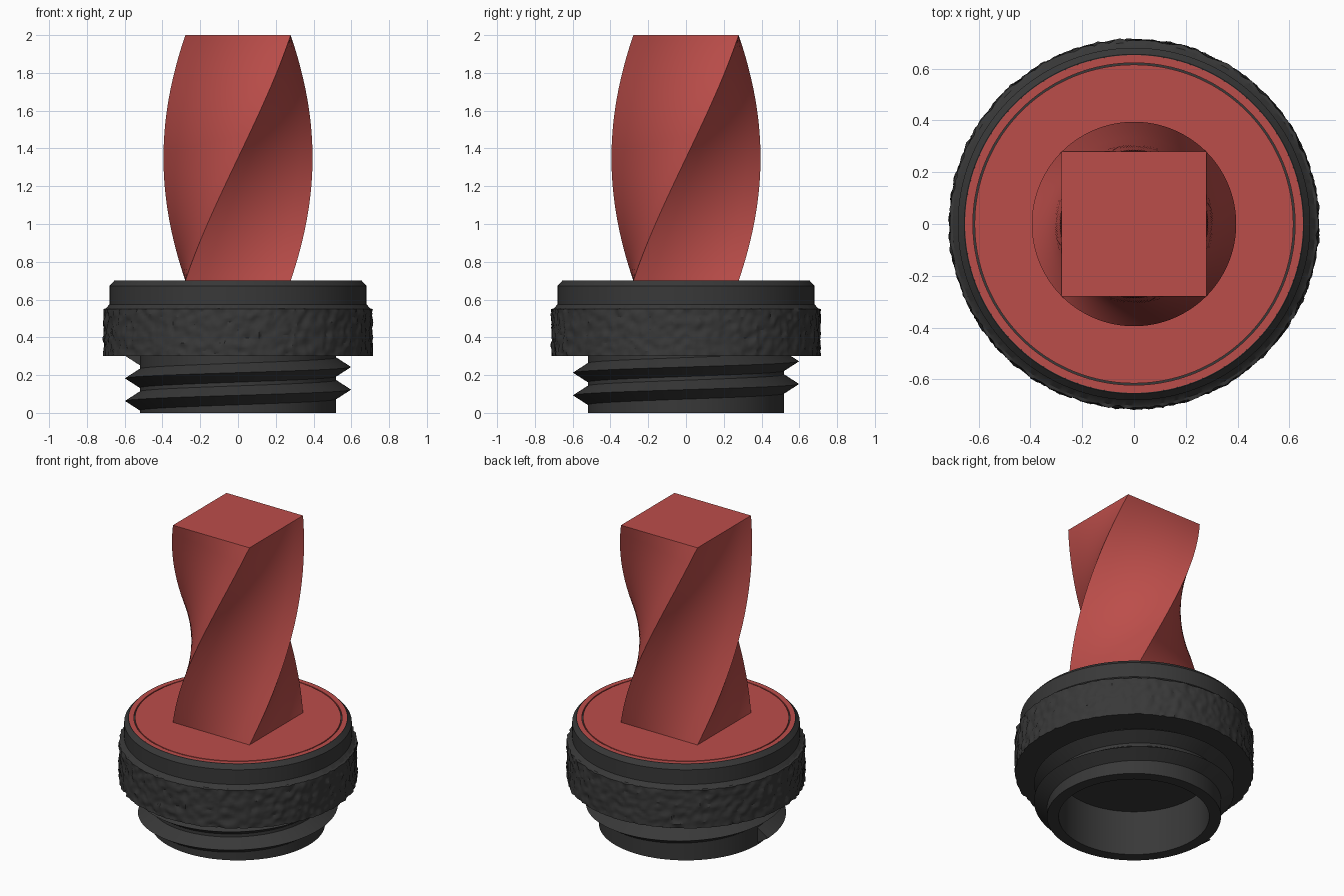
import bpy, bmesh, math
from mathutils import Vector, noise

if "Cube" in bpy.data.objects:
    bpy.data.objects.remove(bpy.data.objects["Cube"])


def material(name, rgb):
    m = bpy.data.materials.new(name)
    m.diffuse_color = (*rgb, 1)
    m.use_nodes = True
    m.node_tree.nodes["Principled BSDF"].inputs["Base Color"].default_value = m.diffuse_color
    return m


RED = material("red", (0.50, 0.075, 0.068))
DARK = material("dark_grey", (0.04, 0.04, 0.04))


def finish(bm, name, mat, angle=30):
    bmesh.ops.remove_doubles(bm, verts=bm.verts, dist=1e-5)
    bmesh.ops.recalc_face_normals(bm, faces=bm.faces)
    me = bpy.data.meshes.new(name)
    bm.to_mesh(me)
    bm.free()
    me.materials.append(mat)
    ob = bpy.data.objects.new(name, me)
    bpy.context.collection.objects.link(ob)
    bpy.ops.object.select_all(action='DESELECT')
    ob.select_set(True)
    bpy.context.view_layer.objects.active = ob
    bpy.ops.object.shade_smooth_by_angle(angle=math.radians(angle))
    return ob


def skin(rings, caps=True):
    """Join a list of closed loops of points into a tube."""
    bm = bmesh.new()
    vs = [[bm.verts.new(p) for p in ring] for ring in rings]
    n = len(vs[0])
    for a, b in zip(vs, vs[1:]):
        for i in range(n):
            bm.faces.new((a[i], a[(i + 1) % n], b[(i + 1) % n], b[i]))
    if caps:
        bm.faces.new(vs[0])
        bm.faces.new(vs[-1])
    return bm


def lathe(profile, segs):
    """Turn an (r, z) profile about the z axis; ends lie on the axis or meet."""
    rings = []
    for r, z in profile:
        rings.append([(r * math.cos(math.tau * i / segs),
                       r * math.sin(math.tau * i / segs), z) for i in range(segs)])
    bm = skin(rings, caps=False)
    bmesh.ops.remove_doubles(bm, verts=bm.verts, dist=1e-5)
    return bm


# Cap body: hollow neck, rough grip band, stepped and chamfered top
GRIP_ROWS = 18
grip = [(0.71, 0.30 + 0.25 * i / GRIP_ROWS) for i in range(GRIP_ROWS + 1)]
body_profile = ([(0, 0.295), (0.45, 0.295), (0.45, 0), (0.52, 0), (0.52, 0.30), (0.695, 0.30)]
                + grip
                + [(0.70, 0.553), (0.68, 0.575), (0.68, 0.672), (0.655, 0.70),
                   (0.652, 0.70), (0.652, 0.69), (0, 0.69)])
bm = lathe(body_profile, 320)
for v in bm.verts:
    r = v.co.xy.length
    if r > 0.705:
        p = v.co
        d = 0.010 * noise.noise(p * 24) + 0.006 * noise.noise(p * 50 + Vector((7, 3, 1)))
        v.co.x *= (r + d) / r
        v.co.y *= (r + d) / r
finish(bm, "cap_body", DARK)

# Screw thread: pointed ridge, two right-handed turns
PITCH, STEPS = 0.12, 240
section = [(0.50, -0.063), (0.598, 0.0), (0.50, 0.063)]
rings = []
for i in range(STEPS + 1):
    turn = 2 * i / STEPS
    a = math.pi + math.tau * turn
    z0 = 0.063 + PITCH * turn
    rings.append([(r * math.cos(a), r * math.sin(a), z0 + dz) for r, dz in section])
finish(skin(rings), "screw_thread", DARK)

# Red top face: disc and outer ring with a fine groove between them
finish(lathe([(0, 0.685), (0.615, 0.685), (0.615, 0.70), (0, 0.70)], 160), "top_disc", RED)
finish(lathe([(0.622, 0.685), (0.652, 0.685), (0.652, 0.70), (0.622, 0.70), (0.622, 0.685)], 160),
       "top_ring", RED)

# Handle: square bar twisted a quarter turn
H, SLICES, DIV = 0.279, 72, 6
corners = [Vector(c) for c in ((-H, -H), (H, -H), (H, H), (-H, H))]
square = [corners[k].lerp(corners[(k + 1) % 4], j / DIV) for k in range(4) for j in range(DIV)]
rings = []
for i in range(SLICES + 1):
    t = i / SLICES
    c, s = math.cos(t * math.pi / 2), math.sin(t * math.pi / 2)
    rings.append([(p.x * c - p.y * s, p.x * s + p.y * c, 0.70 + 1.30 * t) for p in square])
finish(skin(rings), "twisted_handle", RED)
